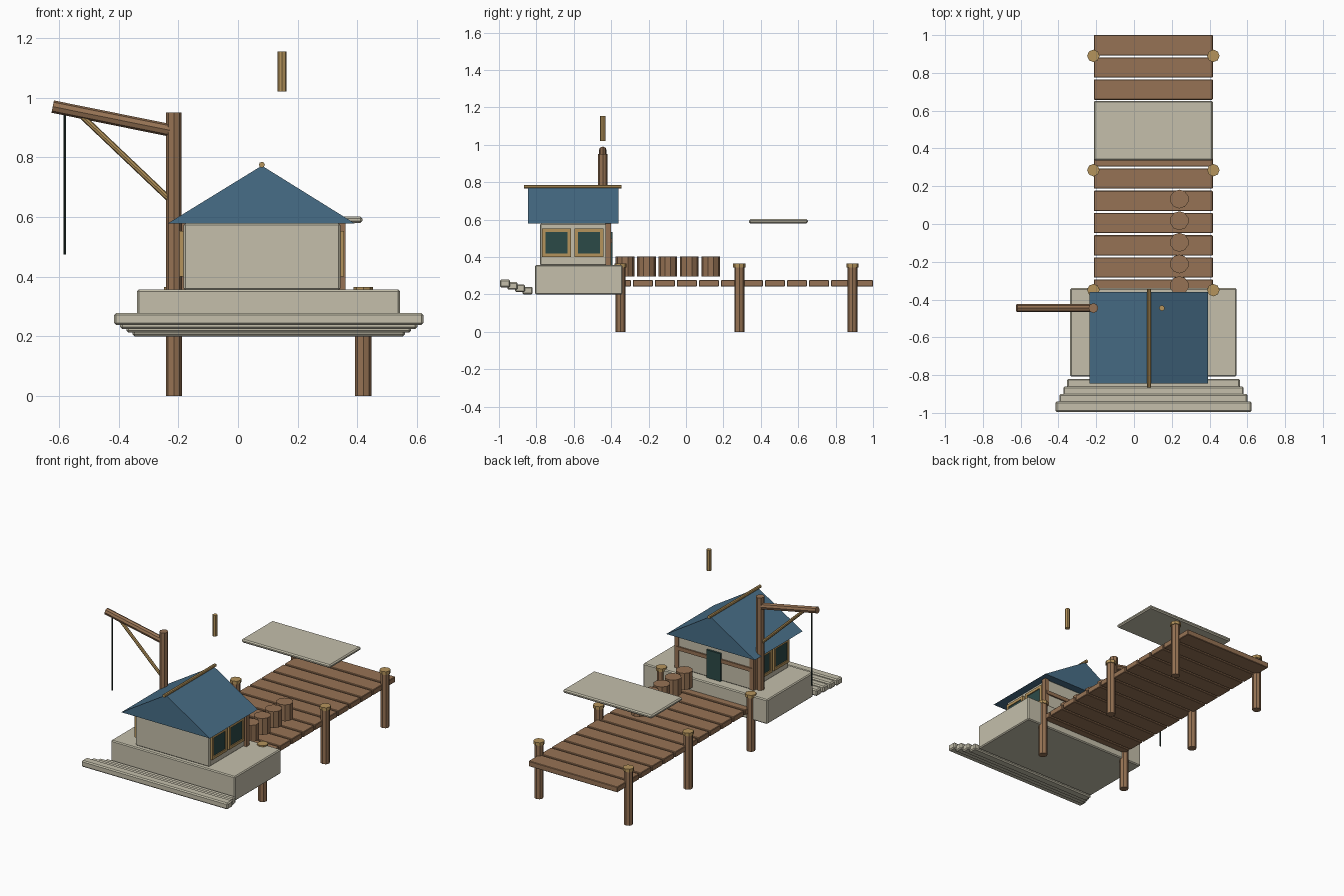
import bpy, bmesh
from mathutils import Vector

if "Cube" in bpy.data.objects:
    bpy.data.objects.remove(bpy.data.objects["Cube"])


def material(name, r, g, b):
    """Flat material from an sRGB colour, stored as linear."""
    col = [c / 12.92 if c <= 0.04 else ((c + 0.055) / 1.055) ** 2.4 for c in (r, g, b)] + [1]
    m = bpy.data.materials.new(name)
    m.use_nodes = True
    m.diffuse_color = col
    m.node_tree.nodes["Principled BSDF"].inputs["Base Color"].default_value = col
    return m


STONE = material("pale_stone", 0.77, 0.75, 0.67)
WOOD = material("brown_wood", 0.59, 0.45, 0.33)
GOLD = material("light_wood", 0.71, 0.58, 0.36)
BLUE = material("blue_roof", 0.28, 0.43, 0.53)
GLASS = material("dark_teal", 0.17, 0.29, 0.28)
ROPE = material("dark_rope", 0.13, 0.18, 0.16)


def finish(name, bm, mat):
    bmesh.ops.recalc_face_normals(bm, faces=bm.faces)
    mesh = bpy.data.meshes.new(name)
    bm.to_mesh(mesh)
    bm.free()
    mesh.materials.append(mat)
    ob = bpy.data.objects.new(name, mesh)
    bpy.context.collection.objects.link(ob)
    return ob


def box(name, mat, xs, ys, zs, bevel=0.0):
    """Box between the given limits, with an optional small chamfer."""
    bm = bmesh.new()
    bmesh.ops.create_cube(bm, size=1)
    for v in bm.verts:
        v.co = [(a + b) / 2 + c * (b - a) for c, (a, b) in zip(v.co, (xs, ys, zs))]
    ob = finish(name, bm, mat)
    if bevel:
        mod = ob.modifiers.new("chamfer", "BEVEL")
        mod.width = bevel
        mod.segments = 1
    return ob


def pole(name, mat, start, end, radius, sides=8):
    """Straight round bar between two points."""
    a, b = Vector(start), Vector(end)
    bm = bmesh.new()
    bmesh.ops.create_cone(bm, cap_ends=True, segments=sides, radius1=radius,
                          radius2=radius, depth=(b - a).length)
    ob = finish(name, bm, mat)
    ob.location = (a + b) / 2
    ob.rotation_euler = (b - a).to_track_quat("Z", "Y").to_euler()
    return ob


MID = 0.08  # centre line of the house

# Stone foundation and the front steps
box("foundation", STONE, (-0.338, 0.543), (-0.807, -0.34), (0.2, 0.357), 0.006)
for i in range(4):
    half = 0.457 + 0.0205 * i
    y, z = -0.875 - 0.04 * i, 0.2 + 0.0125 * i
    box(f"step_{i + 1}", STONE, (0.103 - half, 0.103 + half), (y, y + 0.055), (z, z + 0.041), 0.007)

# House body
box("house_walls", STONE, (-0.182, 0.343), (-0.78, -0.405), (0.355, 0.579), 0.006)

# Gable roof and ridge pole
bm = bmesh.new()
ends = [[bm.verts.new((x, y, z)) for x, z in ((-0.236, 0.578), (0.392, 0.578), (MID, 0.772))]
        for y in (-0.845, -0.36)]
front, back = ends
bm.faces.new(front)
bm.faces.new(back)
for i in range(3):
    j = (i + 1) % 3
    bm.faces.new((front[i], front[j], back[j], back[i]))
finish("roof", bm, BLUE)
pole("ridge_pole", GOLD, (MID, -0.866, 0.775), (MID, -0.345, 0.775), 0.01)

# Side windows and rear corner posts, mirrored about the house centre
for side, label in ((1, "left"), (-1, "right")):
    def span(a, b):
        return sorted((MID + side * a, MID + side * b))
    for n, y in enumerate((-0.692, -0.518)):
        yb, zb = (y - 0.077, y + 0.077), (0.4, 0.553)
        fx = span(0.258, 0.276)
        t = 0.018
        box(f"window_sill_{label}_{n}", GOLD, fx, yb, (zb[0], zb[0] + t))
        box(f"window_head_{label}_{n}", GOLD, fx, yb, (zb[1] - t, zb[1]))
        for k, jy in enumerate((yb[0], yb[1] - t)):
            box(f"window_jamb_{label}_{n}_{k}", GOLD, fx, (jy, jy + t), (zb[0] + t, zb[1] - t))
        box(f"window_glass_{label}_{n}", GLASS, span(0.262, 0.27),
            (yb[0] + t, yb[1] - t), (zb[0] + t, zb[1] - t))
    box(f"corner_post_{label}", WOOD, span(0.252, 0.28), (-0.43, -0.4), (0.357, 0.578))

# Rear rail and door
box("rear_rail", WOOD, (-0.19, 0.35), (-0.41, -0.396), (0.474, 0.498))
box("rear_door", GLASS, (MID - 0.05, MID + 0.05), (-0.41, -0.392), (0.357, 0.535))

# Dock planks
for i in range(12):
    y = 1.0 - 0.1177 * i
    box(f"plank_{i + 1}", WOOD, (-0.213, 0.417), (y - 0.107, y), (0.242, 0.277), 0.003)

# Dock piles with caps
for x in (-0.215, 0.42):
    for n, y in enumerate((-0.35, 0.285, 0.89)):
        label = f"{'left' if x > 0 else 'right'}_{n + 1}"
        pole(f"pile_{label}", WOOD, (x, y, 0), (x, y, 0.347), 0.027)
        pole(f"pile_cap_{label}", GOLD, (x, y, 0.345), (x, y, 0.365), 0.033)

# Row of barrels
for i in range(5):
    y = 0.132 - 0.1145 * i
    pole(f"barrel_{i + 1}", WOOD, (0.24, y, 0.297), (0.24, y, 0.402), 0.05, 10)

# Crane
CY = -0.445
pole("crane_post", WOOD, (-0.215, CY, 0.355), (-0.215, CY, 0.95), 0.026)
pole("crane_arm", WOOD, (-0.621, CY, 0.97), (-0.205, CY, 0.886), 0.021)
pole("crane_brace", GOLD, (-0.525, CY, 0.94), (-0.22, CY, 0.65), 0.01)
pole("crane_rope", ROPE, (-0.581, CY, 0.475), (-0.581, CY, 0.95), 0.0045, 6)

# Raised post and raised slab
pole("raised_post", GOLD, (0.148, CY, 1.02), (0.148, CY, 1.154), 0.015)
box("raised_slab", STONE, (-0.213, 0.417), (0.337, 0.652), (0.58, 0.602), 0.007)
